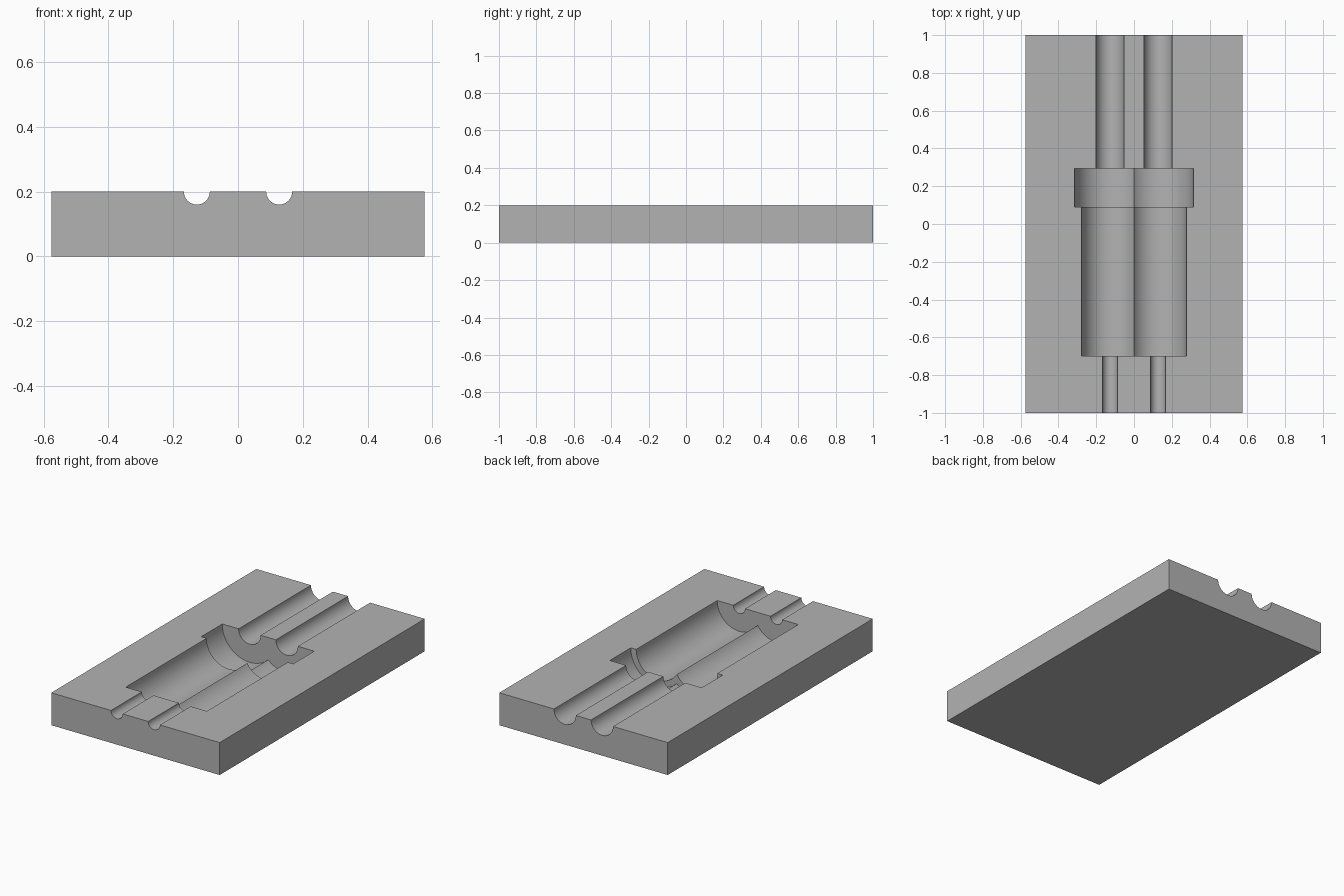
import bpy
import bmesh
from math import radians
from mathutils import Matrix

cube = bpy.data.objects.get("Cube")
if cube:
    bpy.data.objects.remove(cube, do_unlink=True)

WIDTH, LENGTH, HEIGHT = 1.15, 2.0, 0.2
BORE_X = 0.127

grey = bpy.data.materials.new("plain grey")
grey.use_nodes = True
colour = (0.45, 0.45, 0.45, 1)
grey.diffuse_color = colour
grey.node_tree.nodes["Principled BSDF"].inputs["Base Color"].default_value = colour


def add_object(name, bm):
    mesh = bpy.data.meshes.new(name)
    bm.to_mesh(mesh)
    bm.free()
    mesh.materials.append(grey)
    obj = bpy.data.objects.new(name, mesh)
    bpy.context.collection.objects.link(obj)
    return obj


def bore_cutter(name, x, radius, y0, y1):
    """Cylinder lying along y with its axis on the top face of the block."""
    bm = bmesh.new()
    place = Matrix.Translation((x, (y0 + y1) / 2, HEIGHT)) @ Matrix.Rotation(radians(90), 4, "X")
    bmesh.ops.create_cone(bm, cap_ends=True, segments=96, radius1=radius,
                          radius2=radius, depth=y1 - y0, matrix=place)
    cutter = add_object(name, bm)
    cutter.hide_render = True
    return cutter


# Solid block
bm = bmesh.new()
bmesh.ops.create_cube(bm, size=1, matrix=Matrix.Translation((0, 0, HEIGHT / 2))
                      @ Matrix.Diagonal((WIDTH, LENGTH, HEIGHT, 1)))
block = add_object("mould_block", bm)

# Stepped half-round channels: name, radius, start and end along y
bores = [
    ("body", 0.15, -0.7, 0.2),
    ("flange", 0.187, 0.09, 0.295),
    ("front_channel", 0.04, -1.1, -0.6),
    ("rear_channel", 0.075, 0.2, 1.1),
]
cutters = []
for name, radius, y0, y1 in bores:
    for side, x in (("left", BORE_X), ("right", -BORE_X)):
        cutter = bore_cutter(f"{side}_{name}_cutter", x, radius, y0, y1)
        cut = block.modifiers.new(cutter.name, "BOOLEAN")
        cut.operation = "DIFFERENCE"
        cut.solver = "EXACT"
        cut.object = cutter
        cutters.append(cutter)

# Apply the cuts and discard the cutters
bpy.ops.object.select_all(action="DESELECT")
block.select_set(True)
bpy.context.view_layer.objects.active = block
for cut in list(block.modifiers):
    bpy.ops.object.modifier_apply(modifier=cut.name)
for cutter in cutters:
    bpy.data.objects.remove(cutter, do_unlink=True)

bpy.ops.object.shade_smooth_by_angle(angle=radians(30))
